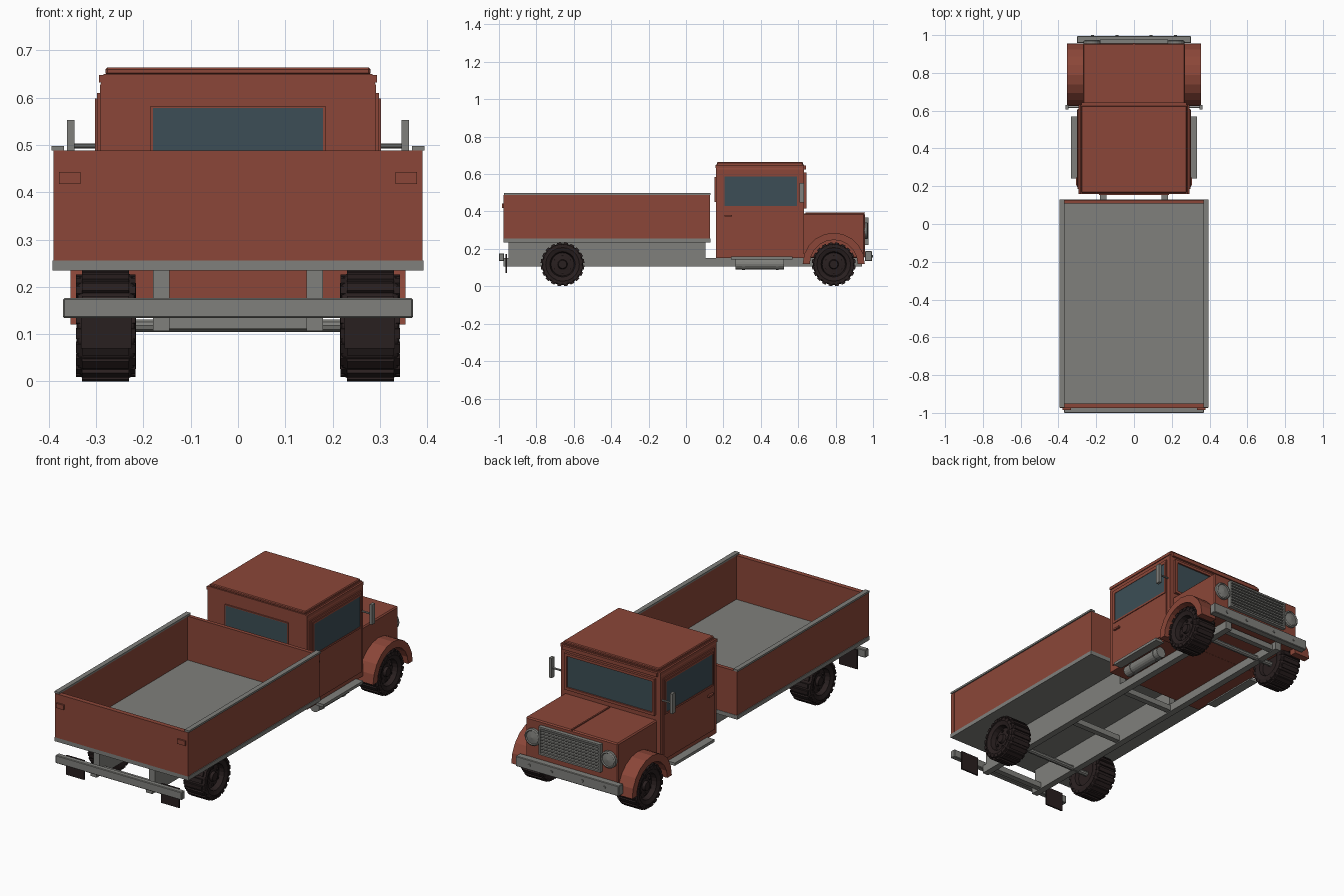
import bpy, bmesh, math
from mathutils import Matrix, Vector

if "Cube" in bpy.data.objects:
    bpy.data.objects.remove(bpy.data.objects["Cube"])


def material(name, rgb):
    m = bpy.data.materials.new(name)
    m.diffuse_color = (*rgb, 1)
    m.use_nodes = True
    m.node_tree.nodes["Principled BSDF"].inputs["Base Color"].default_value = m.diffuse_color
    return m


RED = material("rust red paint", (0.26, 0.062, 0.04))
GREY = material("grey metal", (0.215, 0.215, 0.2))
DARK = material("dark rubber", (0.022, 0.014, 0.014))
GLASS = material("blue grey glass", (0.045, 0.076, 0.092))


def finish(name, bm, mat, mirror=False, bevel=0):
    bmesh.ops.recalc_face_normals(bm, faces=bm.faces)
    me = bpy.data.meshes.new(name)
    bm.to_mesh(me)
    bm.free()
    me.materials.append(mat)
    ob = bpy.data.objects.new(name, me)
    bpy.context.collection.objects.link(ob)
    if bevel:
        b = ob.modifiers.new("bevel", 'BEVEL')
        b.width, b.segments = bevel, 1
    if mirror:
        ob.modifiers.new("mirror", 'MIRROR')
    return ob


def add_box(bm, x, y, z, rot=None):
    size = Vector((x[1] - x[0], y[1] - y[0], z[1] - z[0]))
    mid = Vector((x[0] + x[1], y[0] + y[1], z[0] + z[1])) / 2
    mat = Matrix.Translation(mid) @ Matrix.Diagonal((*size, 1))
    bmesh.ops.create_cube(bm, size=1, matrix=(rot @ mat) if rot else mat)


def box(name, x, y, z, mat, mirror=False, bevel=0):
    bm = bmesh.new()
    add_box(bm, x, y, z)
    return finish(name, bm, mat, mirror, bevel)


def add_lathe(bm, profile, n, frame):
    """Spin (radius, along) points about the frame's local x axis."""
    rings = []
    for r, a in profile:
        if r == 0:
            rings.append([bm.verts.new(frame @ Vector((a, 0, 0)))] * n)
        else:
            rings.append([bm.verts.new(frame @ Vector((a, r * math.cos(t), r * math.sin(t))))
                          for t in (2 * math.pi * i / n for i in range(n))])
    for p, q in zip(rings, rings[1:]):
        for i in range(n):
            j = (i + 1) % n
            vs = list(dict.fromkeys((p[i], p[j], q[j], q[i])))
            bm.faces.new(vs)


def rod(name, r, a, b, mat, n=16, mirror=False):
    a, b = Vector(a), Vector(b)
    d = b - a
    frame = Matrix.Translation(a) @ Vector((1, 0, 0)).rotation_difference(d).to_matrix().to_4x4()
    bm = bmesh.new()
    add_lathe(bm, [(0, 0), (r, 0), (r, d.length), (0, d.length)], n, frame)
    return finish(name, bm, mat, mirror)


def window_frame(name, across, z, depth, w, mat, axis='Y', mirror=False):
    """Four thin bars round an opening; axis is the facing direction."""
    bm = bmesh.new()
    (a0, a1), (z0, z1) = across, z
    for a, zz in (((a0 - w, a1 + w), (z1, z1 + w)), ((a0 - w, a1 + w), (z0 - w, z0)),
                  ((a0 - w, a0), (z0, z1)), ((a1, a1 + w), (z0, z1))):
        add_box(bm, *((a, depth, zz) if axis == 'Y' else (depth, a, zz)))
    return finish(name, bm, mat, mirror)


# chassis
box("chassis_rail", (.145, .18), (-.975, .94), (.107, .15), GREY, True)
box("bed_subframe", (.145, .18), (-.95, .105), (.15, .236), GREY, True)
for i, y in enumerate((-.92, -.3, .1, .9)):
    box(f"cross_member_{i}", (-.15, .15), (y - .015, y + .015), (.112, .142), GREY)
for label, y in (("rear", -.66), ("front", .79)):
    rod(f"{label}_axle", .014, (-.24, y, .118), (.24, y, .118), GREY, 10)

# wheels: lathed tyre with tread blocks, hub and bolts
tyre = [(0, .328), (.022, .328), (.026, .314), (.062, .308), (.068, .334), (.09, .342), (.105, .338),
        (.111, .326), (.111, .232), (.105, .22), (.09, .216), (.068, .222), (.062, .24), (0, .24)]
for label, y in (("rear", -.66), ("front", .79)):
    hub = Matrix.Translation((0, y, .1175))
    bm = bmesh.new()
    add_lathe(bm, tyre, 20, hub)
    for k in range(20):
        turn = hub @ Matrix.Rotation(math.tau * (k + .5) / 20, 4, 'X')
        add_box(bm, (.23, .33), (-.011, .011), (.1, .117), turn)
        add_box(bm, (.217, .343), (-.011, .011), (.095, .108), turn)
    for k in range(6):
        turn = hub @ Matrix.Rotation(math.tau * k / 6, 4, 'X')
        add_box(bm, (.305, .318), (-.005, .005), (.04, .05), turn)
    finish(f"{label}_wheels", bm, DARK, True)

# cargo bed
box("bed_floor", (-.392, .392), (-.975, .13), (.235, .256), GREY)
box("bed_side", (.37, .388), (-.97, .128), (.256, .49), RED, True)
box("bed_side_cap", (.368, .394), (-.972, .13), (.488, .498), GREY, True)
box("bed_front_wall", (-.37, .37), (.108, .128), (.256, .488), RED)
box("tailgate", (-.39, .39), (-.975, -.95), (.256, .488), RED)
box("tail_light", (.333, .378), (-.984, -.975), (.418, .443), RED, True)

# rear bumper and mud flaps
box("rear_bumper", (-.37, .37), (-1.0, -.972), (.134, .176), GREY, bevel=.003)
box("mud_flap", (.225, .332), (-.966, -.958), (.07, .172), DARK, True)

# cab shell: side profile of the cross-section, extruded along y
bm = bmesh.new()
outline = [(.292, .15), (.292, .625), (.284, .65), (-.284, .65), (-.292, .625), (-.292, .15)]
face = bm.faces.new([bm.verts.new((x, .16, z)) for x, z in outline])
out = bmesh.ops.extrude_face_region(bm, geom=[face])
bmesh.ops.translate(bm, vec=(0, .47, 0), verts=[v for v in out["geom"] if isinstance(v, bmesh.types.BMVert)])
finish("cab_shell", bm, RED)
box("roof_panel", (-.28, .28), (.165, .625), (.648, .664), RED, bevel=.004)
box("roof_gutter", (.284, .294), (.158, .632), (.632, .648), RED, True)
box("sun_visor", (-.278, .278), (.6, .642), (.625, .645), RED)

# doors, windows and handles
box("door", (.29, .298), (.185, .608), (.18, .61), RED, True)
box("side_window", (.29, .3), (.207, .594), (.428, .588), GLASS, True)
window_frame("side_window_frame", (.207, .594), (.428, .588), (.296, .302), .01, RED, 'X', True)
box("door_handle", (.298, .308), (.205, .245), (.372, .382), RED, True)
box("windscreen", (-.25, .25), (.628, .635), (.43, .595), GLASS)
window_frame("windscreen_frame", (-.25, .25), (.43, .595), (.628, .643), .014, RED)
box("rear_window", (-.18, .18), (.154, .162), (.455, .578), GLASS)
window_frame("rear_window_frame", (-.18, .18), (.455, .578), (.153, .162), .005, RED)

# mirrors
rod("mirror_arm", .005, (.295, .618, .498), (.352, .618, .498), GREY, 8, True)
box("mirror", (.346, .362), (.606, .63), (.448, .553), GREY, True)

# bonnet and front fenders
box("bonnet", (-.27, .27), (.625, .956), (.15, .39), RED, bevel=.006)
box("bonnet_ridge", (-.004, .004), (.64, .958), (.388, .395), RED)
bm = bmesh.new()
steps = 10
arc = [math.pi * i / steps for i in range(steps + 1)]
ring = [(.166, t) for t in arc] + [(.128, t) for t in reversed(arc)]
pts = [(.79 + r * math.cos(t), .12 + r * math.sin(t)) for r, t in ring]
inner = [bm.verts.new((.262, y, z)) for y, z in pts]
outer = [bm.verts.new((.354, y, z)) for y, z in pts]
n = len(pts)
for i in range(n):
    j = (i + 1) % n
    bm.faces.new((inner[i], inner[j], outer[j], outer[i]))
for i in range(steps):
    for vs in (inner, outer):
        bm.faces.new((vs[i], vs[i + 1], vs[n - 2 - i], vs[n - 1 - i]))
finish("front_fender", bm, RED, True)

# grille with slats, headlights and front bumper
box("grille_back", (-.18, .18), (.955, .96), (.222, .368), DARK)
window_frame("grille_frame", (-.172, .172), (.23, .36), (.955, .977), .009, GREY)
bm = bmesh.new()
for k in range(8):
    z = .239 + k * .016
    add_box(bm, (-.172, .172), (.958, .973), (z - .004, z + .004))
finish("grille_slats", bm, GREY)
bm = bmesh.new()
add_lathe(bm, [(0, 0), (.045, 0), (.045, .016), (.038, .02), (.034, .015), (0, .02)], 20,
          Matrix.Translation((.222, .953, .297)) @ Matrix.Rotation(math.pi / 2, 4, 'Z'))
finish("headlight", bm, GREY, True)
box("front_bumper", (-.302, .302), (.957, .995), (.134, .188), GREY, bevel=.003)
for i, x in enumerate((.09, .22)):
    rod(f"bumper_bolt_{i}", .007, (x, .99, .161), (x, 1.0, .161), GREY, 8, True)

# running boards and side tank
box("running_board", (.285, .334), (.24, .57), (.143, .158), GREY, True)
rod("side_tank", .029, (.262, .265, .119), (.262, .525, .119), GREY, 16)
for i, y in enumerate((.3, .48)):
    rod(f"tank_band_{i}", .032, (.262, y, .119), (.262, y + .015, .119), GREY, 16)
